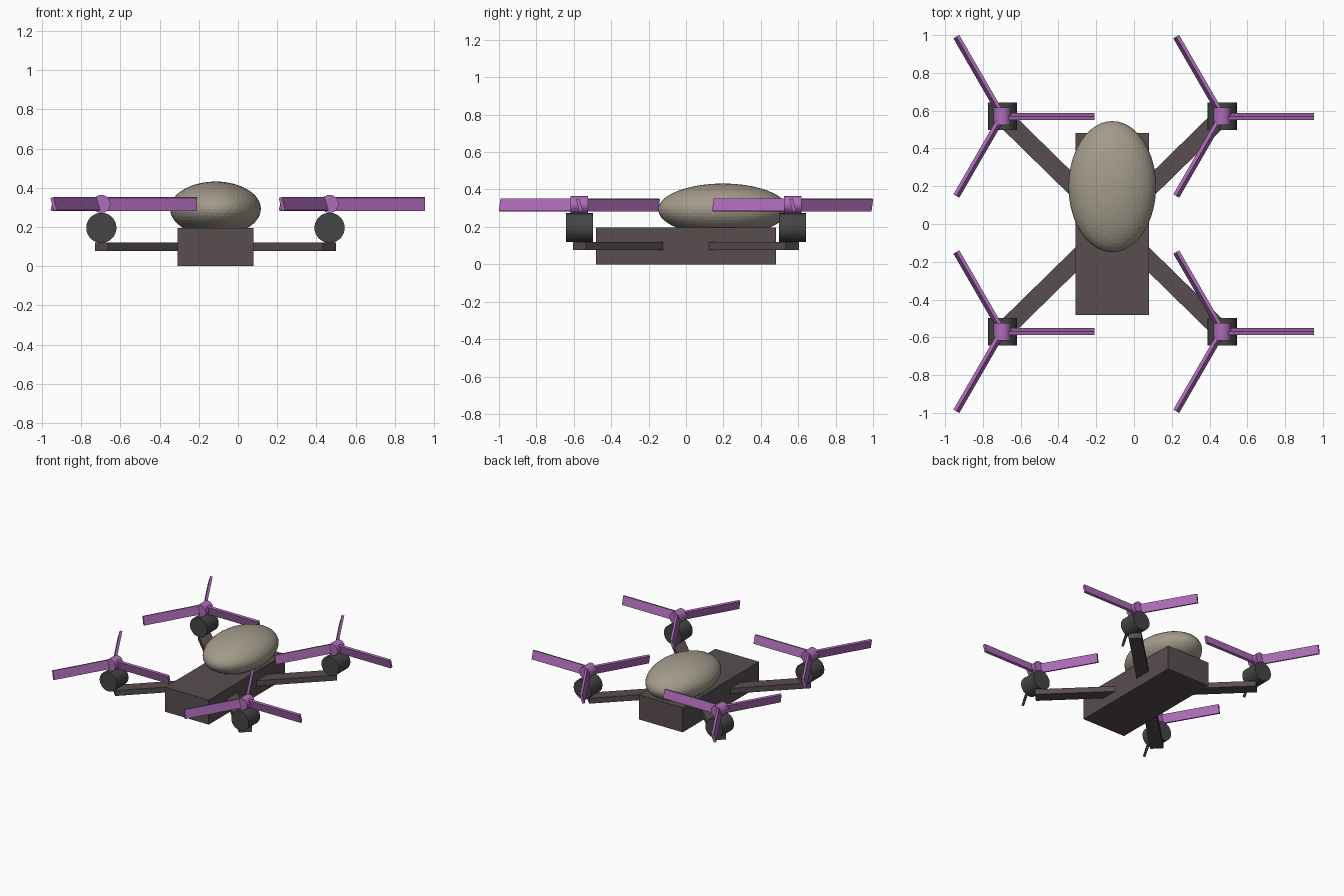
import bpy, math
from mathutils import Matrix, Vector

if "Cube" in bpy.data.objects:
    bpy.data.objects.remove(bpy.data.objects["Cube"])

CX = -0.115          # centre line of the airframe
DX, DY = 0.582, 0.57  # rotor offsets from the centre


def material(name, rgb):
    m = bpy.data.materials.new(name)
    m.diffuse_color = (*rgb, 1)
    m.use_nodes = True
    m.node_tree.nodes["Principled BSDF"].inputs["Base Color"].default_value = m.diffuse_color
    return m


FRAME = material("frame_brown", (0.10, 0.075, 0.08))
MOTOR = material("motor_grey", (0.06, 0.06, 0.06))
PROP = material("propeller_purple", (0.42, 0.15, 0.48))
SHELL = material("canopy_beige", (0.37, 0.33, 0.26))


def finish(name, mat, matrix):
    ob = bpy.context.object
    ob.name = name
    ob.data.transform(matrix)
    ob.data.materials.append(mat)
    return ob


def box(name, mat, size, matrix):
    bpy.ops.mesh.primitive_cube_add(size=1)
    return finish(name, mat, matrix @ Matrix.Diagonal((*size, 1)))


def cylinder_y(name, mat, radius, length, centre):
    bpy.ops.mesh.primitive_cylinder_add(vertices=32, radius=radius, depth=length)
    return finish(name, mat, Matrix.Translation(centre) @ Matrix.Rotation(math.pi / 2, 4, 'X'))


# Body
box("body", FRAME, (0.387, 0.965, 0.196), Matrix.Translation((CX, 0, 0.098)))

# Faceted egg-shaped canopy
bpy.ops.mesh.primitive_ico_sphere_add(subdivisions=4, radius=1)
finish("canopy", SHELL, Matrix.Translation((CX, 0.198, 0.293)) @ Matrix.Diagonal((0.232, 0.347, 0.139, 1)))

for sx, side in ((-1, "left"), (1, "right")):
    for sy, end in ((-1, "front"), (1, "back")):
        tag = f"{end}_{side}"
        x, y = CX + sx * DX, sy * DY

        # Arm from body centre to motor
        length = math.hypot(DX, DY)
        turn = Matrix.Rotation(math.atan2(sy * DY, sx * DX), 4, 'Z')
        box("arm_" + tag, FRAME, (length, 0.096, 0.043),
            Matrix.Translation((CX, 0, 0.0985)) @ turn @ Matrix.Translation((length / 2, 0, 0)))

        # Motor and propeller hub
        cylinder_y("motor_" + tag, MOTOR, 0.077, 0.144, (x, y, 0.196))
        cylinder_y("hub_" + tag, PROP, 0.046, 0.093, (x, y, 0.318))

        # Three pitched blades
        for i in range(3):
            m = (Matrix.Translation((x, y, 0.317))
                 @ Matrix.Rotation(i * math.tau / 3, 4, 'Z')
                 @ Matrix.Translation((0.2435, 0, 0))
                 @ Matrix.Rotation(math.radians(15), 4, 'X'))
            box(f"blade_{tag}_{i + 1}", PROP, (0.487, 0.019, 0.069), m)
